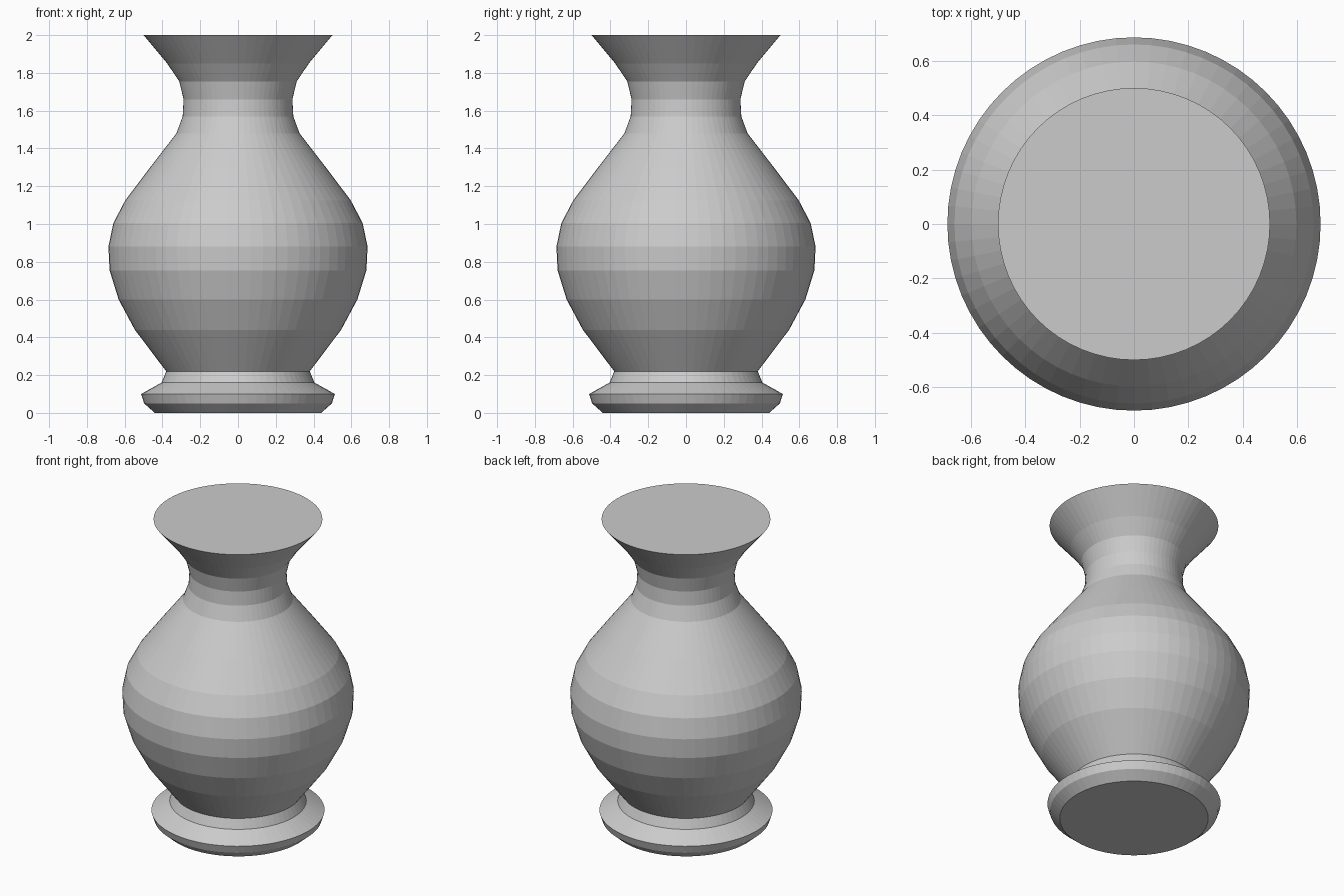
import bpy, bmesh
from math import cos, sin, tau

if "Cube" in bpy.data.objects:
    bpy.data.objects.remove(bpy.data.objects["Cube"])

SIDES = 64

# Outer profile (radius, height) from foot to rim
PROFILE = [
    (0.44, 0.00), (0.497, 0.05), (0.513, 0.10), (0.405, 0.16), (0.38, 0.22),
    (0.546, 0.44), (0.632, 0.60), (0.68, 0.755), (0.686, 0.88), (0.66, 1.005),
    (0.597, 1.125), (0.465, 1.30), (0.326, 1.48), (0.293, 1.57), (0.288, 1.66),
    (0.311, 1.755), (0.375, 1.85), (0.50, 2.00),
]


def lathe(name, profile, sides):
    """Turn a profile around z and close both ends with flat caps."""
    bm = bmesh.new()
    rings = [[bm.verts.new((r * cos(tau * i / sides), r * sin(tau * i / sides), z))
              for i in range(sides)] for r, z in profile]
    for low, high in zip(rings, rings[1:]):
        for i in range(sides):
            j = (i + 1) % sides
            bm.faces.new((low[i], low[j], high[j], high[i]))
    bm.faces.new(rings[0][::-1])
    bm.faces.new(rings[-1])
    mesh = bpy.data.meshes.new(name)
    bm.to_mesh(mesh)
    bm.free()
    obj = bpy.data.objects.new(name, mesh)
    bpy.context.collection.objects.link(obj)
    return obj


# Solid turned vase, flat shaded
lathe("vase", PROFILE, SIDES)
